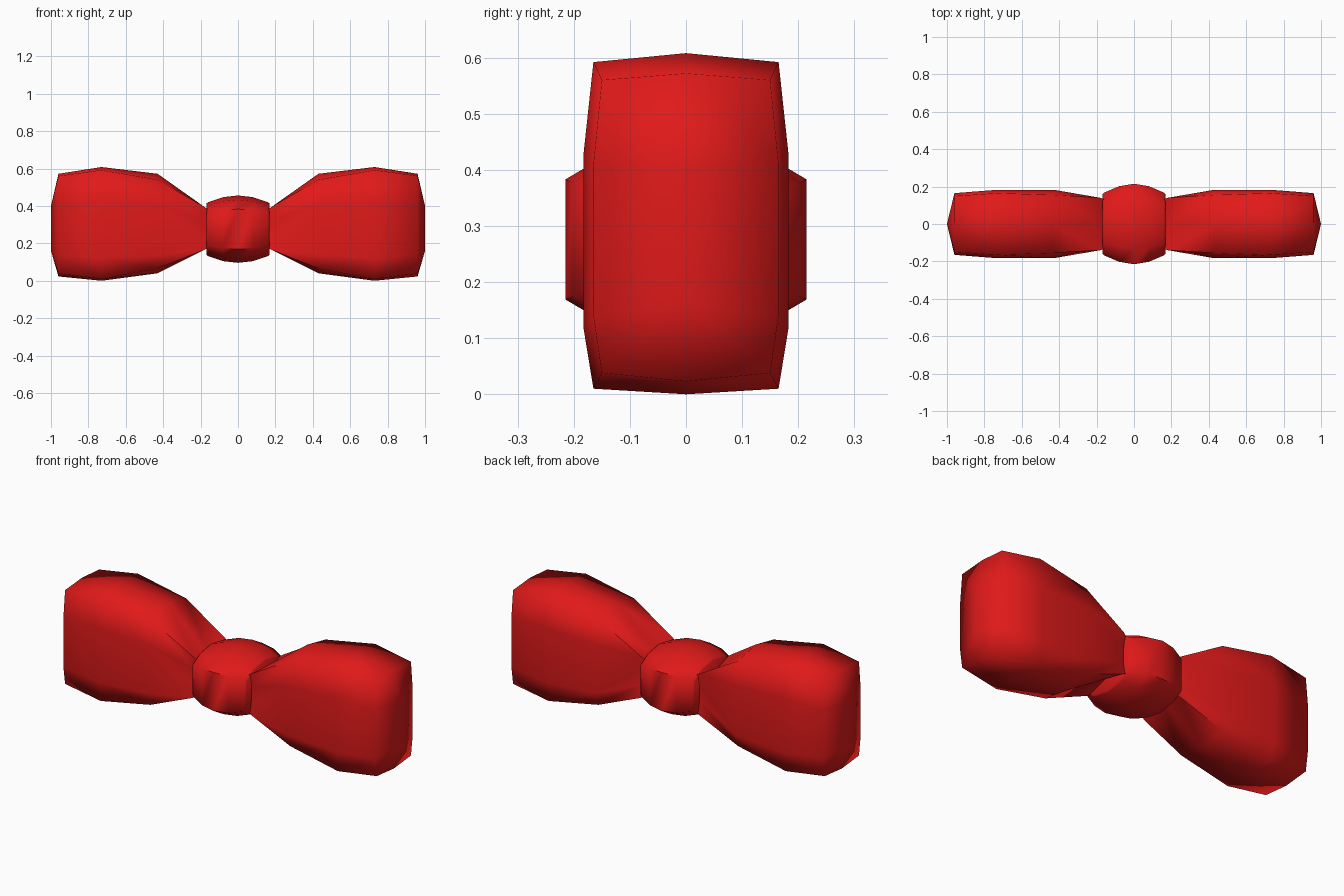
import bpy, bmesh

if "Cube" in bpy.data.objects:
    bpy.data.objects.remove(bpy.data.objects["Cube"])

red = bpy.data.materials.new("red_fabric")
red.diffuse_color = (0.75, 0.01, 0.01, 1)
red.use_nodes = True
red.node_tree.nodes["Principled BSDF"].inputs["Base Color"].default_value = red.diffuse_color


def finish(bm, name, angle):
    bmesh.ops.recalc_face_normals(bm, faces=bm.faces)
    me = bpy.data.meshes.new(name)
    bm.to_mesh(me)
    bm.free()
    ob = bpy.data.objects.new(name, me)
    bpy.context.collection.objects.link(ob)
    me.materials.append(red)
    bpy.ops.object.select_all(action='DESELECT')
    ob.select_set(True)
    bpy.context.view_layer.objects.active = ob
    bpy.ops.object.shade_smooth_by_angle(angle=angle)
    return ob


def loft(bm, rings):
    loops = [[bm.verts.new(p) for p in r] for r in rings]
    for a, b in zip(loops, loops[1:]):
        n = len(a)
        for i in range(n):
            bm.faces.new((a[i], a[(i + 1) % n], b[(i + 1) % n], b[i]))
    return loops


# Wing sections: x, centre top/bottom z, corner y/top/bottom z, side y/top/bottom z
SECTIONS = [
    (0.10, 0.30, 0.25, 0.11, 0.34, 0.21, 0.09, 0.30, 0.25),
    (0.18, 0.35, 0.21, 0.14, 0.395, 0.165, 0.125, 0.32, 0.235),
    (0.43, 0.572, 0.04, 0.155, 0.54, 0.065, 0.183, 0.41, 0.14),
    (0.73, 0.608, 0.00, 0.165, 0.592, 0.01, 0.183, 0.425, 0.12),
    (0.96, 0.572, 0.023, 0.15, 0.56, 0.038, 0.165, 0.41, 0.14),
]


def wing(name, side):
    bm = bmesh.new()
    rings = []
    for x, ct, cb, cy, kt, kb, sy, st, sb in SECTIONS:
        sec = [(0, ct), (cy, kt), (sy, st), (sy, sb), (cy, kb),
               (0, cb), (-cy, kb), (-sy, sb), (-sy, st), (-cy, kt)]
        rings.append([(side * x, y, z) for y, z in sec])
    loops = loft(bm, rings)
    bm.faces.new(loops[0])
    # Slightly domed outer end with a central ridge
    e = loops[-1]
    t = bm.verts.new((side, 0, 0.40))
    b = bm.verts.new((side, 0, 0.16))
    for f in ((e[0], e[1], e[2], t), (t, e[2], e[3], b), (b, e[3], e[4], e[5]),
              (b, e[5], e[6], e[7]), (b, e[7], e[8], t), (t, e[8], e[9], e[0])):
        bm.faces.new(f)
    finish(bm, name, 1.4)


wing("right_wing", 1)
wing("left_wing", -1)

# Centre knot: bulging band with closed ends
bm = bmesh.new()
half = [(0, 0.18), (0.13, 0.157), (0.215, 0.107), (0.215, -0.107), (0.13, -0.157), (0, -0.18)]
profile = half + [(-y, z) for y, z in half[-2:0:-1]]
rings = []
for x, sy, sz in ((-0.168, 0.74, 0.77), (-0.16, 0.78, 0.80), (-0.08, 0.94, 0.95), (0, 1, 1),
                  (0.08, 0.94, 0.95), (0.16, 0.78, 0.80), (0.168, 0.74, 0.77)):
    rings.append([(x, y * sy, 0.276 + z * sz) for y, z in profile])
loops = loft(bm, rings)
bm.faces.new(loops[0])
bm.faces.new(loops[-1])
finish(bm, "centre_knot", 1.0)
